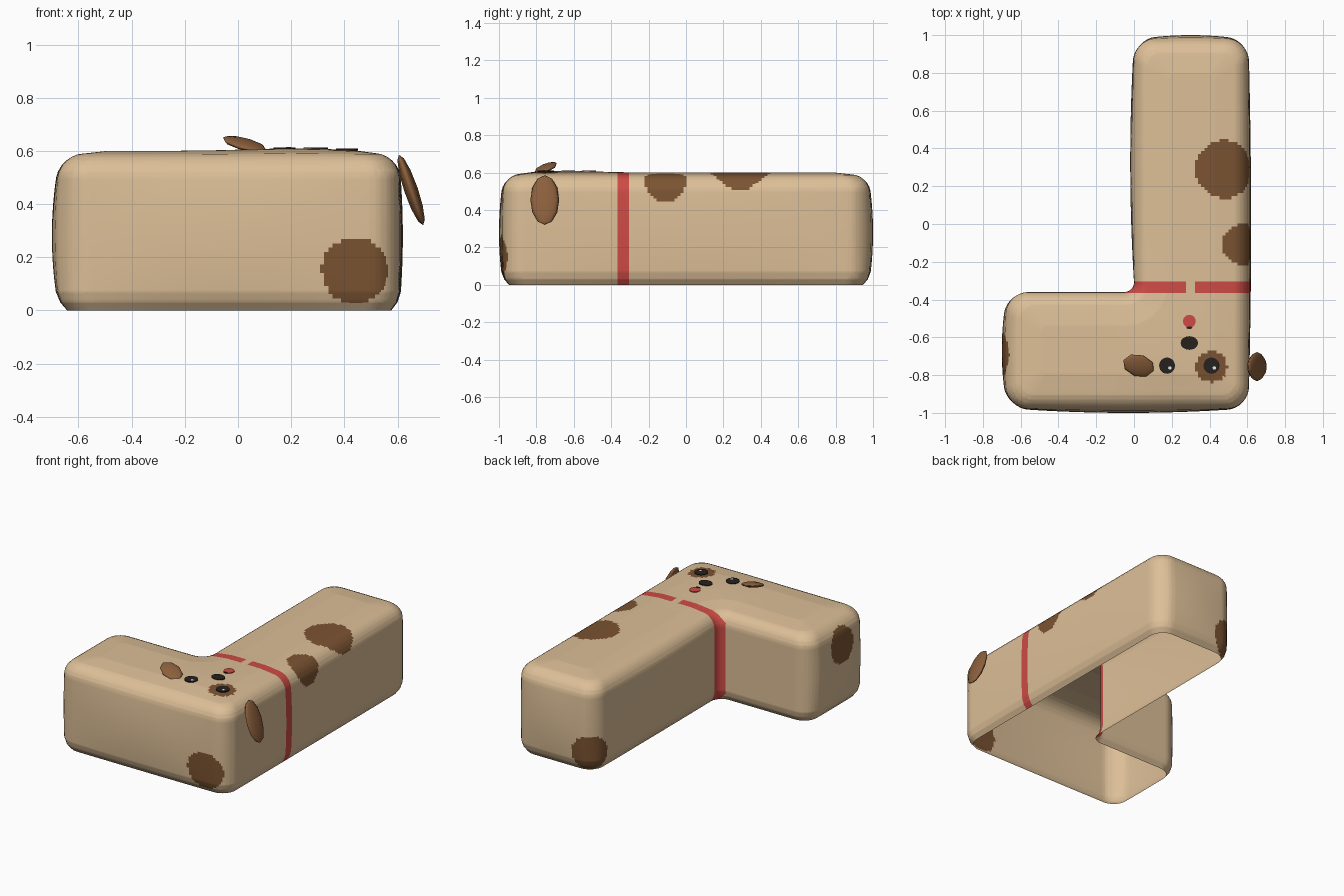
import bpy, bmesh, math
from mathutils import Vector

if "Cube" in bpy.data.objects:
    bpy.data.objects.remove(bpy.data.objects["Cube"])


def material(name, rgb):
    m = bpy.data.materials.new(name)
    m.diffuse_color = (*rgb, 1)
    m.use_nodes = True
    m.node_tree.nodes["Principled BSDF"].inputs["Base Color"].default_value = m.diffuse_color
    return m


TAN = material("tan", (0.72, 0.52, 0.31))
BROWN = material("spot brown", (0.20, 0.088, 0.032))
RED = material("red", (0.62, 0.07, 0.06))
BLACK = material("black", (0.018, 0.015, 0.013))
WHITE = material("white", (0.9, 0.9, 0.88))
EAR = material("ear brown", (0.26, 0.115, 0.045))

# L-shaped outline: corner, inward direction, arc start and sweep in degrees
CORNERS = [
    (-0.67, -0.975, 1, 1, 180, 90),
    (0.605, -0.975, -1, 1, 270, 90),
    (0.605, 0.975, -1, -1, 0, 90),
    (0.0, 0.975, 1, -1, 90, 90),
    (0.0, -0.36, 1, -1, 0, -90),
    (-0.67, -0.36, 1, -1, 90, 90),
]


def outline(d, steps=8):
    pts = []
    for x, y, sx, sy, a0, sweep in CORNERS:
        s = 1 if sweep > 0 else -1
        r = max(0.03, 0.11 - d * 0.5) if s > 0 else 0.05 + d
        cx, cy = x + sx * (d + s * r), y + sy * (d + s * r)
        for i in range(steps + 1):
            a = math.radians(a0 + sweep * i / steps)
            pts.append((cx + r * math.cos(a), cy + r * math.sin(a)))
    return pts


def head_rise(x, y):
    return 0.009 * math.exp(-((x - 0.2) ** 2 + (y + 0.65) ** 2) / 0.06)


def clamp(v):
    return max(0.0, min(1.0, v))


def puff(co):
    """Gentle pillow bulge of the outer walls."""
    x, y, z = co
    b = clamp(1 - ((z - 0.28) / 0.3) ** 2)
    co.x -= 0.03 * b * clamp((-0.55 - x) / 0.12) * clamp(1 - ((y + 0.67) / 0.31) ** 2)
    co.x += 0.015 * b * clamp((x - 0.48) / 0.12) * clamp(1 - y * y)
    co.x -= 0.02 * b * clamp((0.1 - x) / 0.1) * clamp(1 - ((y - 0.33) / 0.64) ** 2)
    wall = clamp(1 - ((x - 0.3) / 0.3) ** 2)
    co.y += 0.025 * b * clamp((y - 0.86) / 0.11) * wall
    co.y -= 0.025 * b * clamp((-0.86 - y) / 0.11) * clamp(1 - ((x + 0.03) / 0.64) ** 2)
    if z > 0.55:
        co.z += head_rise(x, y) * clamp((z - 0.55) / 0.04)


# Spots painted where the body falls inside these spheres
SPOTS = [
    ((0.44, -0.98, 0.15), 0.125),
    ((0.57, -0.11, 0.55), 0.112),
    ((0.48, 0.29, 0.60), 0.155),
    ((0.04, 0.97, 0.12), 0.125),
    ((-0.67, -0.69, 0.43), 0.12),
    ((0.41, -0.755, 0.60), 0.083),
]
SPOTS = [(Vector(c), r) for c, r in SPOTS]


def paint(c):
    if -0.365 < c.y < -0.305 and c.x > -0.045:
        if not (c.z > 0.58 and 0.27 < c.x < 0.325):
            return 2
    return 1 if any((c - p).length < r for p, r in SPOTS) else 0


# Body: open-bottomed shell of stacked outlines
bm = bmesh.new()
profile = [(0.03, 0), (0.01, 0.03), (0, 0.07), (0, 0.5)]
profile += [(0.09 * (1 - math.cos(a)), 0.5 + 0.09 * math.sin(a))
            for a in (math.radians(15 * k) for k in range(1, 7))]
profile += [(0.18, 0.60)]
rings = [[bm.verts.new((x, y, z)) for x, y in outline(d)] for d, z in profile]
for lo, hi in zip(rings, rings[1:]):
    n = len(lo)
    for i in range(n):
        j = (i + 1) % n
        bm.faces.new((lo[i], lo[j], hi[j], hi[i]))
bm.faces.new(rings[-1])


def cut(co, no):
    bmesh.ops.bisect_plane(bm, geom=bm.verts[:] + bm.edges[:] + bm.faces[:],
                           dist=1e-5, plane_co=co, plane_no=no)


# Fine cuts so spots and collar follow clean borders
for y in (-0.365, -0.305):
    cut((0, y, 0), (0, 1, 0))
STEP = 0.016
for axis, lo, hi in ((0, -0.668, 0.605), (1, -0.973, 0.975), (2, 0.012, 0.59)):
    no = Vector((0, 0, 0))
    no[axis] = 1
    for k in range(int((hi - lo) / STEP) + 1):
        cut(no * (lo + k * STEP), no)
for f in bm.faces:
    f.material_index = paint(f.calc_center_median())
    f.smooth = True
for v in bm.verts:
    puff(v.co)
mesh = bpy.data.meshes.new("body")
bm.to_mesh(mesh)
bm.free()
for m in (TAN, BROWN, RED):
    mesh.materials.append(m)
bpy.context.collection.objects.link(bpy.data.objects.new("body", mesh))


# Face details: thin plates on top of the head
def plate(name, x, y, rx, ry, mat, lift=0.001):
    bpy.ops.mesh.primitive_cylinder_add(
        vertices=24, radius=1, depth=1, location=(x, y, 0.6 + head_rise(x, y) + lift))
    o = bpy.context.object
    o.name = name
    o.scale = (rx, ry, 0.007)
    o.data.materials.append(mat)


for side, x in (("left", 0.175), ("right", 0.41)):
    plate(side + "_eye", x, -0.75, 0.042, 0.043, BLACK)
    plate(side + "_eye_glint", x + 0.015, -0.762, 0.009, 0.009, WHITE, 0.003)
plate("nose", 0.293, -0.63, 0.046, 0.036, BLACK)
plate("mouth", 0.293, -0.549, 0.016, 0.007, BLACK, 0.002)
plate("tongue", 0.293, -0.515, 0.034, 0.034, RED)


# Ears: flattened ellipsoids
def ear(name, loc, size, rot):
    bpy.ops.mesh.primitive_uv_sphere_add(segments=8, ring_count=6, radius=1,
                                         location=loc, rotation=rot)
    o = bpy.context.object
    o.name = name
    o.scale = size
    o.data.materials.append(EAR)
    bpy.ops.object.shade_smooth()


ear("right_ear", (0.651, -0.755, 0.453), (0.026, 0.077, 0.14), (0, -0.33, 0))
ear("left_ear", (0.025, -0.75, 0.625), (0.09, 0.06, 0.018), (0.2, 0.28, -0.34))
